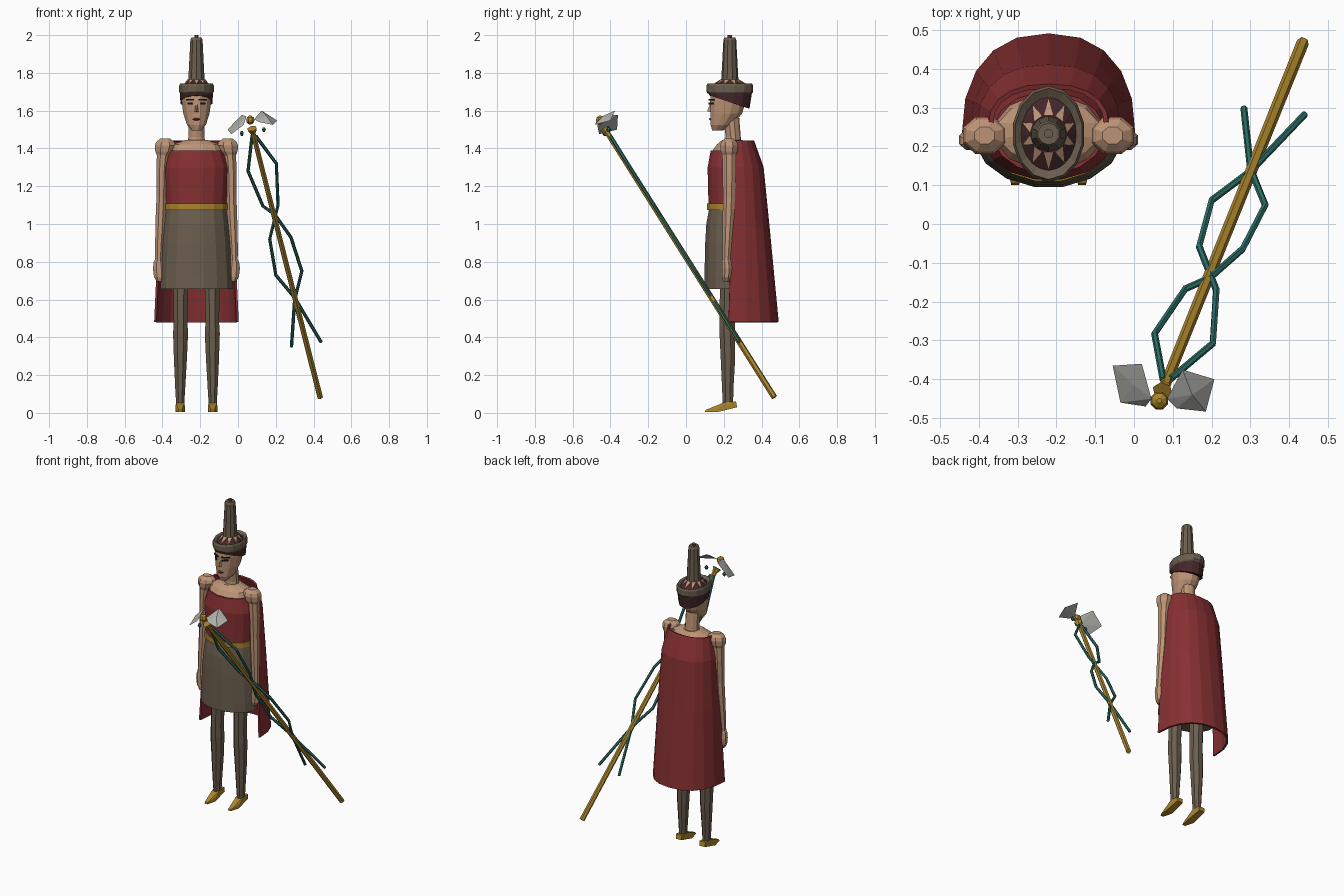
import bpy, bmesh, math
from mathutils import Vector

if "Cube" in bpy.data.objects:
    bpy.data.objects.remove(bpy.data.objects["Cube"])

CX, CY = -0.22, 0.235          # axis of the figure


def material(name, r, g, b):
    m = bpy.data.materials.new(name)
    lin = [((c / 255 + 0.055) / 1.055) ** 2.4 for c in (r, g, b)]
    m.diffuse_color = (*lin, 1)
    m.use_nodes = True
    m.node_tree.nodes["Principled BSDF"].inputs["Base Color"].default_value = m.diffuse_color
    return m


BROWN = material("brown cloth", 106, 93, 77)
RED = material("red cloth", 134, 48, 50)
SKIN = material("skin", 190, 148, 118)
GOLD = material("gold", 172, 134, 44)
SILVER = material("silver", 176, 176, 172)
TEAL = material("teal", 46, 112, 104)
MAROON = material("dark maroon", 68, 38, 42)
BLACK = material("near black", 30, 22, 24)


def finish(name, bm, mat):
    bmesh.ops.recalc_face_normals(bm, faces=bm.faces)
    me = bpy.data.meshes.new(name)
    bm.to_mesh(me)
    bm.free()
    me.materials.append(mat)
    ob = bpy.data.objects.new(name, me)
    bpy.context.collection.objects.link(ob)
    return ob


def loft(name, rings, mat, n=12, tilt=0.0, phase=0.5):
    """Stack of ellipses (x, y, z, rx, ry); tilt lowers the first ring to the back."""
    bm = bmesh.new()
    loops = []
    for i, (x, y, z, rx, ry) in enumerate(rings):
        loop = []
        for k in range(n):
            a = 2 * math.pi * (k + phase) / n
            dz = -tilt * math.sin(a) if i == 0 else 0
            loop.append(bm.verts.new((x + rx * math.cos(a), y + ry * math.sin(a), z + dz)))
        loops.append(loop)
    for a, b in zip(loops, loops[1:]):
        for k in range(n):
            bm.faces.new((a[k], a[(k + 1) % n], b[(k + 1) % n], b[k]))
    bm.faces.new(loops[0])
    bm.faces.new(loops[-1])
    return finish(name, bm, mat)


def body(name, rings, mat, n=12, **kw):
    return loft(name, [(CX, cy, z, rx, ry) for z, cy, rx, ry in rings], mat, n, **kw)


def tube(name, pts, radii, mat, res=1):
    cu = bpy.data.curves.new(name, 'CURVE')
    cu.dimensions = '3D'
    cu.bevel_depth = 1.0
    cu.bevel_resolution = res
    cu.use_fill_caps = True
    sp = cu.splines.new('POLY')
    sp.points.add(len(pts) - 1)
    for p, co, r in zip(sp.points, pts, radii):
        p.co = (*co, 1)
        p.radius = r
    tmp = bpy.data.objects.new(name + " path", cu)
    bpy.context.collection.objects.link(tmp)
    bpy.context.view_layer.update()
    dg = bpy.context.evaluated_depsgraph_get()
    bm = bmesh.new()
    me = bpy.data.meshes.new_from_object(tmp.evaluated_get(dg))
    bm.from_mesh(me)
    bpy.data.objects.remove(tmp)
    for f in bm.faces:
        f.smooth = False
        f.material_index = 0
    bmesh.ops.remove_doubles(bm, verts=bm.verts, dist=1e-5)
    return finish(name, bm, mat)


def hull(name, pts, mat):
    bm = bmesh.new()
    vs = [bm.verts.new(p) for p in pts]
    bmesh.ops.convex_hull(bm, input=vs)
    return finish(name, bm, mat)


# Dress, belt and bare shoulders
body("skirt", [(.655, CY, .195, .142), (.72, CY, .194, .14), (.90, CY, .184, .136),
               (1.0, CY, .173, .13), (1.08, CY, .162, .115)], BROWN, 16)
body("belt", [(1.075, CY, .169, .127), (1.108, CY, .169, .127)], GOLD, 16)
body("bodice", [(1.10, CY, .161, .118), (1.2, CY, .167, .121), (1.30, CY, .173, .123),
                (1.39, CY, .145, .106)], RED, 16)
body("upper_chest", [(1.38, CY, .143, .104), (1.42, .24, .135, .08), (1.445, .245, .06, .055)], SKIN)

# Neck and head
body("neck", [(1.42, .25, .05, .045), (1.46, .25, .045, .04), (1.56, .24, .045, .042)], SKIN, 10)
body("head", [(1.495, .168, .026, .03), (1.525, .188, .052, .06), (1.585, .213, .072, .087),
              (1.65, .222, .081, .098), (1.70, .225, .082, .095)], SKIN, 12)
hull("nose", [(CX - .014, .135, 1.59), (CX + .014, .135, 1.59), (CX, .112, 1.598),
              (CX - .007, .135, 1.655), (CX + .007, .135, 1.655)], SKIN)
body("lips", [(1.548, .139, .018, .013), (1.555, .137, .022, .018), (1.562, .139, .014, .014)], RED, 8)

# Hat: tilted cap, oval brim, rayed crown and tower
body("cap", [(1.645, .23, .087, .106), (1.70, .232, .09, .118)], MAROON, 14, tilt=.035)
body("hat_brim", [(1.69, .232, .088, .116), (1.70, .232, .094, .124), (1.732, .232, .094, .124),
                  (1.745, .232, .088, .117), (1.732, .232, .07, .095)], BROWN, 14)
body("hat_crown", [(1.73, .232, .074, .097), (1.762, .232, .048, .05)], MAROON, 20, phase=0)
for i in range(10):
    a = math.tau * (i + .5) / 10
    tip = Vector((CX + .072 * math.cos(a), .232 + .095 * math.sin(a), 1.737))
    side = Vector((-math.sin(a), math.cos(a), 0)) * .013
    root = Vector((CX + .046 * math.cos(a), .232 + .048 * math.sin(a), 1.766))
    low = Vector((0, 0, -.008))
    hull("crown_ray", [tip, tip + low, root + side, root - side,
                       root + side + low, root - side + low], SKIN)
body("hat_tower", [(1.73, .232, .05, .05), (1.77, .232, .045, .045), (1.975, .232, .034, .034),
                   (1.988, .232, .028, .028)], BROWN, 10)
body("tower_knob", [(1.985, .232, .012, .012), (2.0, .232, .012, .012)], BROWN, 8)

# Paired parts
for s, side in ((-1, "right"), (1, "left")):
    def limb(name, rings, mat, n=8):
        return loft(f"{side}_{name}", [(CX + s * dx, y, z, rx, ry) for z, dx, y, rx, ry in rings], mat, n)

    limb("shoulder", [(1.355, .178, .228, .03, .034), (1.385, .17, .228, .052, .048),
                      (1.415, .165, .228, .06, .052), (1.435, .165, .228, .052, .044),
                      (1.452, .165, .228, .028, .024)], SKIN)
    limb("arm", [(.80, .199, .213, .021, .023), (.88, .197, .217, .024, .025),
                 (1.08, .187, .226, .030, .034), (1.14, .185, .227, .028, .034),
                 (1.28, .183, .229, .032, .039), (1.40, .175, .228, .036, .04)], SKIN)
    limb("hand", [(.695, .194, .213, .017, .018), (.72, .197, .215, .03, .027),
                  (.765, .199, .217, .034, .029), (.80, .2, .215, .028, .026),
                  (.815, .2, .213, .018, .02)], SKIN)
    limb("leg", [(.045, .086, .222, .023, .03), (.12, .086, .221, .028, .032),
                 (.28, .085, .222, .037, .041), (.42, .084, .219, .043, .045),
                 (.48, .084, .218, .039, .044), (.68, .083, .222, .043, .046)], BROWN)
    x = CX + s * .086
    hull(f"{side}_shoe", [(x + sx * w, y, z) for sx in (-1, 1) for w, y, z in (
        (.01, .10, .006), (.01, .105, .016), (.025, .165, .004), (.025, .17, .03), (.022, .2, .055),
        (.022, .265, .06), (.02, .27, .03), (.02, .25, .028))], GOLD)
    # Eye and brow as thin plates on the face
    for label, z, w, h in (("eye", 1.637, .013, .005), ("brow", 1.657, .022, .004)):
        xe = CX + s * .034
        hull(f"{side}_{label}", [(xe + sx * w, y + .012 * sx * s, z + sz * h) for sx in (-1, 1)
                                 for sz in (-1, 1) for y in (.13, .138)], BLACK)

# Cape: half-oval sheet widening to the hem
bm = bmesh.new()
rows = []
for z, rx, y0, yb in ((1.44, .15, .25, .355), (1.30, .178, .248, .405),
                      (.98, .195, .24, .437), (.48, .218, .225, .485)):
    row = []
    for k in range(11):
        a = math.pi * k / 10
        c, t = math.cos(a), math.sin(a)
        px = math.copysign(abs(c) ** .85, c)
        row.append(bm.verts.new((CX + rx * px, y0 + (yb - y0) * t ** .85 if t > 1e-6 else y0, z)))
    rows.append(row)
for a, b in zip(rows, rows[1:]):
    for k in range(10):
        bm.faces.new((a[k], b[k], b[k + 1], a[k + 1]))
cape = finish("cape", bm, RED)
mod = cape.modifiers.new("thickness", 'SOLIDIFY')
mod.thickness = .012
mod.offset = 0

# Staff with flared top, ball and two entwined snakes
bottom, top = Vector((.435, .468, .082)), Vector((.08, -.415, 1.48))
axis = (top - bottom).normalized()
tube("staff", [bottom, top, top + axis * .012, top + axis * .03], [.016, .014, .02, .027], GOLD)


def on_staff_plane(x, z):
    return (x, -.42 + (1.5 - z) * .6246, z)


snakes = {
    "first_snake": ((.075, 1.47), (.053, 1.28), (.132, 1.095), (.195, 1.05), (.28, .93),
                    (.338, .75), (.30, .60), (.283, .35)),
    "second_snake": ((.095, 1.465), (.203, 1.32), (.212, 1.10), (.168, .92), (.2, .73),
                     (.30, .61), (.44, .375)),
}
for name, path in snakes.items():
    tube(name, [on_staff_plane(*p) for p in path], [.009] * len(path), TEAL)
for x, y, z in ((.02, -.43, 1.48), (.137, -.41, 1.50)):
    loft("snake_head", [(x, y, z - .013, .006, .006), (x, y, z, .012, .014), (x, y, z + .012, .006, .006)], TEAL, 6)
loft("staff_ball", [(.065, -.455, 1.55 + .024 * math.sin(t), .024 * math.cos(t), .024 * math.cos(t))
                    for t in (-1.3, -.6, 0, .6, 1.3)], GOLD, 8)

# Wings: thin faceted blades
hull("right_wing", [(-.055, -.365, 1.50), (.02, -.36, 1.578), (.045, -.45, 1.57), (.03, -.47, 1.525),
                    (-.035, -.46, 1.475), (.0, -.415, 1.54)], SILVER)
hull("left_wing", [(.085, -.45, 1.555), (.125, -.375, 1.60), (.207, -.40, 1.548), (.185, -.483, 1.525),
                   (.11, -.475, 1.54), (.15, -.44, 1.572)], SILVER)
